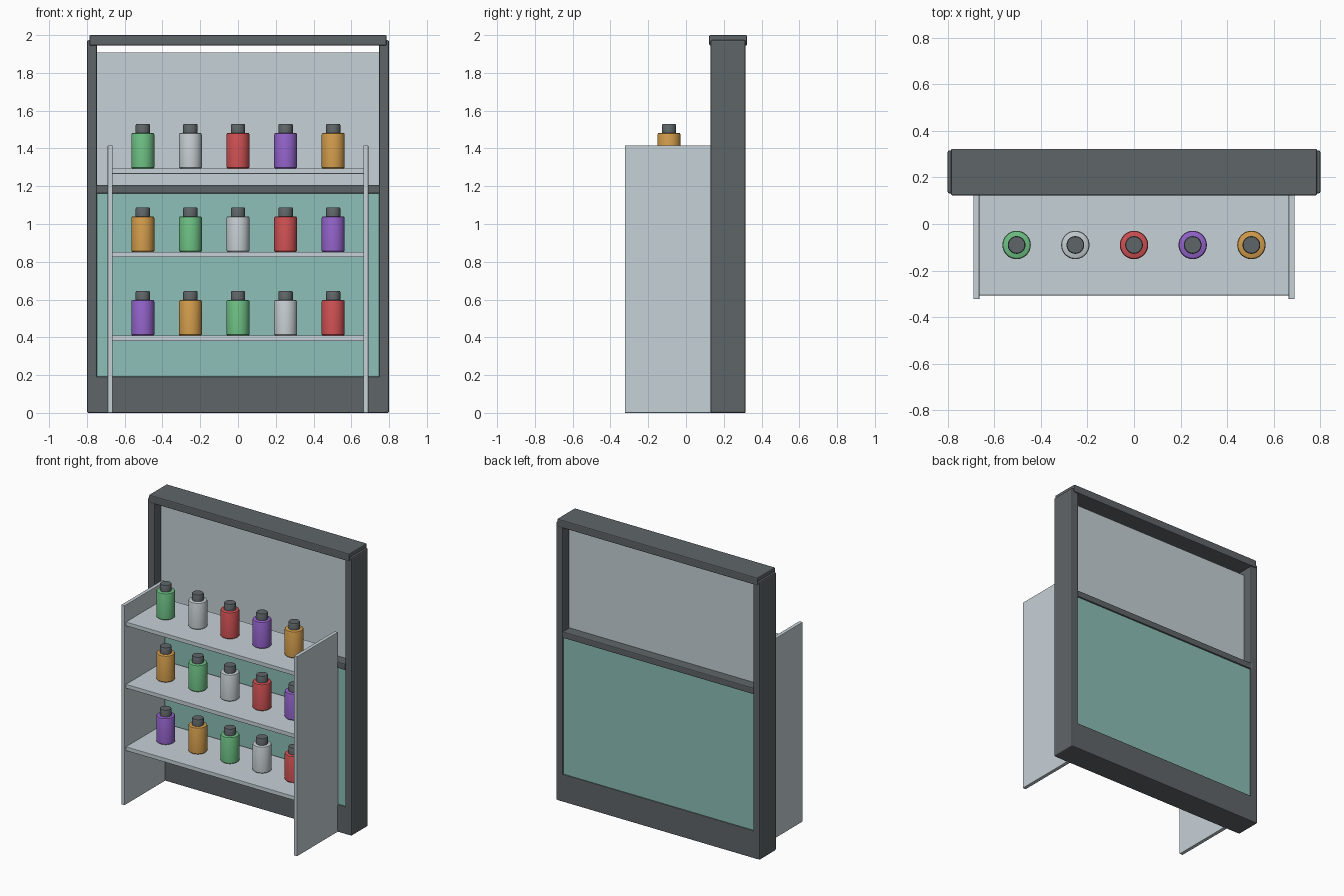
import bpy, math

if "Cube" in bpy.data.objects:
    bpy.data.objects.remove(bpy.data.objects["Cube"])


def material(name, r, g, b):
    lin = [((c / 255 + 0.055) / 1.055) ** 2.4 for c in (r, g, b)]
    m = bpy.data.materials.new(name)
    m.diffuse_color = (*lin, 1)
    m.use_nodes = True
    m.node_tree.nodes["Principled BSDF"].inputs["Base Color"].default_value = m.diffuse_color
    return m


DARK = material("dark_grey", 95, 101, 104)
LIGHT = material("light_grey", 198, 209, 215)
TEAL = material("teal", 140, 192, 183)
GREEN = material("green", 108, 190, 130)
SILVER = material("silver", 195, 202, 206)
RED = material("red", 205, 80, 82)
PURPLE = material("purple", 145, 98, 200)
GOLD = material("gold", 208, 155, 75)


def box(name, mat, x, y, z, bevel=0.003):
    """Bevelled box from (min, max) ranges on each axis."""
    bpy.ops.mesh.primitive_cube_add(size=1, location=[sum(r) / 2 for r in (x, y, z)])
    ob = bpy.context.object
    ob.name = name
    ob.scale = [r[1] - r[0] for r in (x, y, z)]
    bpy.ops.object.transform_apply(location=False, rotation=False, scale=True)
    ob.data.materials.append(mat)
    if bevel:
        mod = ob.modifiers.new("soft_edges", "BEVEL")
        mod.width, mod.segments = bevel, 2
    return ob


def lathe(name, mat, profile, location, sides=32):
    """Closed solid turned around z from (radius, height) points."""
    verts = [(r * math.cos(2 * math.pi * i / sides), r * math.sin(2 * math.pi * i / sides), h)
             for r, h in profile for i in range(sides)]
    faces = []
    for k in range(len(profile) - 1):
        for i in range(sides):
            j = (i + 1) % sides
            faces.append((k * sides + i, k * sides + j, (k + 1) * sides + j, (k + 1) * sides + i))
    faces.append(tuple(reversed(range(sides))))
    faces.append(tuple(range(len(verts) - sides, len(verts))))
    me = bpy.data.meshes.new(name)
    me.from_pydata(verts, [], faces)
    me.materials.append(mat)
    ob = bpy.data.objects.new(name, me)
    bpy.context.collection.objects.link(ob)
    ob.location = location
    bpy.ops.object.select_all(action="DESELECT")
    ob.select_set(True)
    bpy.context.view_layer.objects.active = ob
    bpy.ops.object.shade_smooth_by_angle(angle=math.radians(40))


# Frame
FRAME_Y = (0.131, 0.316)
for side, s in (("left", -1), ("right", 1)):
    box(side + "_post", DARK, sorted((s * 0.746, s * 0.80)), FRAME_Y, (0, 1.973), 0.008)
box("top_rail", DARK, (-0.786, 0.786), (0.123, 0.323), (1.945, 2.0), 0.006)
box("middle_rail", DARK, (-0.75, 0.75), FRAME_Y, (1.162, 1.207), 0.006)
box("bottom_rail", DARK, (-0.785, 0.785), FRAME_Y, (0, 0.193), 0.006)

# Infill panels
box("upper_panel", LIGHT, (-0.746, 0.746), (0.205, 0.243), (1.20, 1.908), 0)
box("lower_panel", TEAL, (-0.746, 0.746), (0.142, 0.305), (0.18, 1.17), 0)

# Shelf unit
for side, s in (("left", -1), ("right", 1)):
    box(side + "_shelf_side", LIGHT, sorted((s * 0.664, s * 0.69)), (-0.323, 0.135), (0, 1.416))
SHELF_TOPS = (0.409, 0.852, 1.294)
for n, top in enumerate(SHELF_TOPS):
    box(f"shelf_{n + 1}", LIGHT, (-0.667, 0.667), (-0.306, 0.131), (top - 0.028, top), 0.002)

# Bottles, with the colour order stepping along by one on each shelf
COLOURS = (PURPLE, GOLD, GREEN, SILVER, RED)
BODY = ((0.055, 0), (0.061, 0.006), (0.061, 0.179), (0.058, 0.186), (0.052, 0.189))
CAP = ((0.038, 0.186), (0.038, 0.230), (0.035, 0.235))
for row, top in enumerate(SHELF_TOPS):
    for col in range(5):
        place = (-0.504 + 0.252 * col, -0.09, top)
        lathe(f"bottle_{row + 1}_{col + 1}", COLOURS[(col - row) % 5 if row < 1 else (col + (0, 1, 2)[row]) % 5],
              BODY, place)
        lathe(f"cap_{row + 1}_{col + 1}", DARK, CAP, place)
